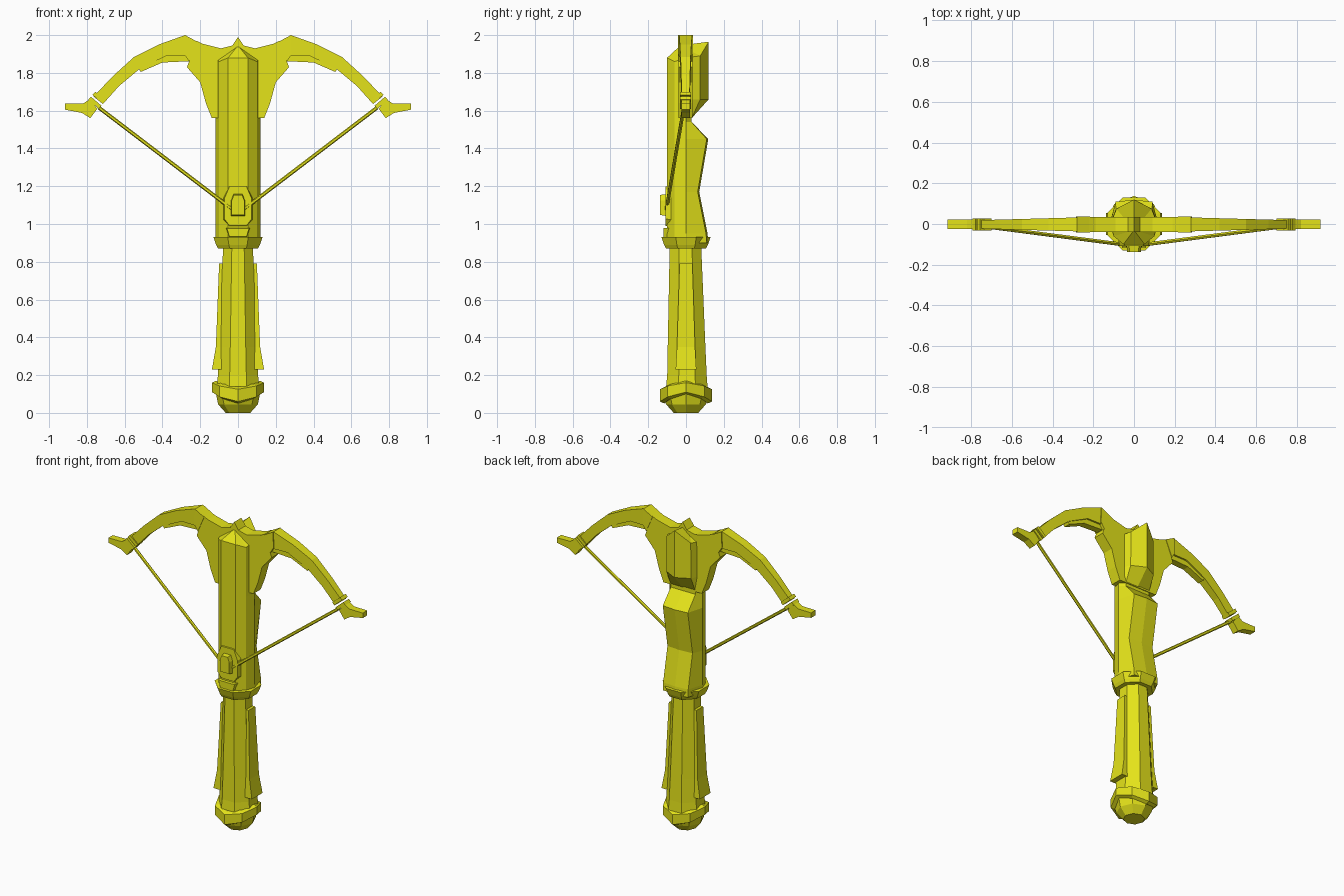
import bpy, bmesh, math
from mathutils import Vector

if "Cube" in bpy.data.objects:
    bpy.data.objects.remove(bpy.data.objects["Cube"])

mat = bpy.data.materials.new("yellow")
mat.diffuse_color = (0.78, 0.77, 0.01, 1)
mat.use_nodes = True
mat.node_tree.nodes["Principled BSDF"].inputs["Base Color"].default_value = mat.diffuse_color


def finish(name, bm):
    bmesh.ops.recalc_face_normals(bm, faces=bm.faces)
    me = bpy.data.meshes.new(name)
    bm.to_mesh(me)
    bm.free()
    me.materials.append(mat)
    ob = bpy.data.objects.new(name, me)
    bpy.context.collection.objects.link(ob)
    return ob


def loft(name, rings, top=None):
    """Skin a list of equal-length rings; cap flat, or fan the end to a point."""
    bm = bmesh.new()
    vs = [[bm.verts.new(p) for p in r] for r in rings]
    n = len(rings[0])
    for a, b in zip(vs, vs[1:]):
        for i in range(n):
            j = (i + 1) % n
            bm.faces.new((a[i], a[j], b[j], b[i]))
    bm.faces.new(vs[0])
    if top:
        t = bm.verts.new(top)
        for i in range(n):
            bm.faces.new((vs[-1][i], vs[-1][(i + 1) % n], t))
    else:
        bm.faces.new(vs[-1])
    return finish(name, bm)


def plate(name, outline, half, yc=-0.002):
    """Thicken an x-z outline; half gives the half thickness at each x."""
    return loft(name, [[(x, yc + s * half(x), z) for x, z in outline] for s in (-1, 1)])


def both(make, name, pts, *args):
    """Make right and left copies of a part."""
    for side, s in (("right", 1), ("left", -1)):
        make(f"{side}_{name}", [(s * p[0], *p[1:]) for p in pts], *args)


def octagon(rx, ry, z, yc=0, turn=0.5, lift=0):
    out = []
    for i in range(8):
        a = (i + turn) * math.pi / 4
        out.append((rx * math.cos(a), yc + ry * math.sin(a), z + lift * math.cos(a) ** 2))
    return out


def rod(name, pts, r=0.01):
    a, b = map(Vector, pts)
    d = (b - a).normalized()
    u = d.cross(Vector((0, 1, 0))).normalized()
    v = d.cross(u)
    ang = [i * math.pi / 3 for i in range(6)]
    loft(name, [[p + r * (math.cos(t) * u + math.sin(t) * v) for t in ang] for p in (a, b)])


# Pommel cap and its chevron band
loft("pommel_cap", [octagon(0.065, 0.065, 0, turn=0), octagon(0.105, 0.105, 0.045, turn=0),
                    octagon(0.12, 0.12, 0.08, turn=0, lift=0.04)])
loft("pommel_band", [octagon(0.115, 0.115, 0.05, turn=0, lift=0.05),
                     octagon(0.138, 0.138, 0.06, turn=0, lift=0.05),
                     octagon(0.138, 0.138, 0.125, turn=0, lift=0.035),
                     octagon(0.115, 0.115, 0.135, turn=0, lift=0.035)])

# Handle
loft("handle", [octagon(rx, ry, z, yc) for z, rx, ry, yc in (
    (0.1, 0.125, 0.122, 0.004), (0.2, 0.115, 0.113, 0.005),
    (0.35, 0.107, 0.108, 0.003), (0.89, 0.085, 0.09, -0.003))])

# Grip strips down both sides of the handle
strip = []
for z, x0, x1, w in ((0.23, 0.08, 0.138, 0.055), (0.35, 0.08, 0.117, 0.048), (0.79, 0.06, 0.1, 0.034)):
    strip.append([(x0, -w, z), (x1, -w, z), (x1, w, z), (x0, w, z)])
for side, s in (("right", 1), ("left", -1)):
    loft(side + "_grip_strip", [[(s * x, y, z) for x, y, z in r] for r in strip])

# Collar between handle and stock
loft("collar", [octagon(r, r, z) for z, r in ((0.87, 0.115), (0.89, 0.126), (0.93, 0.141), (0.932, 0.12))])


# Stock: faceted section with a shaped back
def section(z, front, back, w=0.12, drop=0.008, dz=(0, 0, 0, 0, 0)):
    half = [(0.052, front, z + dz[0]), (0.1, front + 0.04, z + dz[1]), (w, 0.0, z + dz[2]),
            (w * 0.75, back - drop, z + dz[3])]
    return half + [(0, back, z + dz[4])] + [(-x, y, h) for x, y, h in reversed(half)]


loft("stock", [section(0.9, -0.1, 0.118), section(0.95, -0.1, 0.114), section(1.17, -0.1, 0.07),
               section(1.45, -0.1, 0.118), section(1.54, -0.1, 0.03, 0.118, 0),
               section(1.56, -0.1, 0.03, 0.118, 0), section(1.66, -0.1, 0.12, 0.118, 0.045),
               section(1.88, -0.1, 0.12, 0.115, 0.045, (0, -0.02, 0, 0.01, 0.085))],
     (0, -0.03, 1.945))

# Bow mount plate across the head
right = [(0.03, 1.945), (0.09, 1.93), (0.19, 1.955), (0.22, 1.97), (0.27, 1.83), (0.2, 1.75),
         (0.17, 1.64), (0.138, 1.56), (0.11, 1.56)]
plate("bow_mount", [(0, 1.99)] + right + [(-x, z) for x, z in reversed(right)], lambda x: 0.037)

# Bow limbs, underside ribs, bindings and tips
both(plate, "limb", [(0.21, 1.96), (0.28, 2.0), (0.42, 1.95), (0.55, 1.885), (0.66, 1.785),
                     (0.765, 1.675), (0.715, 1.635), (0.63, 1.73), (0.52, 1.822), (0.38, 1.89),
                     (0.24, 1.89)], lambda x: 0.042 - 0.028 * abs(x))
both(plate, "limb_rib", [(0.24, 1.9), (0.38, 1.9), (0.53, 1.83), (0.515, 1.805), (0.4, 1.855),
                         (0.25, 1.862)], lambda x: 0.022)
both(plate, "limb_root", [(0.215, 1.965), (0.28, 2.0), (0.285, 1.9), (0.26, 1.86)], lambda x: 0.04)
for i, (cx, cz) in enumerate(((0.735, 1.668), (0.758, 1.642))):
    both(plate, f"binding_{i + 1}", [(cx + 0.007 * a + 0.028 * b, cz - 0.008 * a + 0.024 * b)
                                     for a, b in ((-1, -1), (1, -1), (1, 1), (-1, 1))],
         lambda x: 0.029)
both(plate, "limb_tip", [(0.745, 1.61), (0.782, 1.56), (0.825, 1.588), (0.915, 1.605),
                         (0.915, 1.637), (0.82, 1.638), (0.785, 1.66)], lambda x: 0.023)

# Bowstring
both(rod, "bowstring", [(0.735, -0.012, 1.615), (0.02, -0.105, 1.07)])


# String catch: base plate, block and lower lip on the front
def front_block(name, outline, back, front, shrink):
    zc = sum(z for x, z in outline) / len(outline)
    loft(name, [[(x * k, y, zc + (z - zc) * k) for x, z in outline]
                for y, k in ((back, 1), (front, shrink))])


front_block("catch_plate", [(-0.05, 0.98), (0.05, 0.98), (0.08, 1.02), (0.08, 1.14), (0.05, 1.21),
                            (-0.05, 1.21), (-0.08, 1.14), (-0.08, 1.02)], -0.06, -0.108, 0.9)
front_block("string_catch", [(-0.038, 1.04), (0.038, 1.04), (0.038, 1.125), (0.025, 1.16),
                             (-0.025, 1.16), (-0.038, 1.125)], -0.09, -0.138, 0.88)
front_block("catch_lip", [(-0.05, 0.93), (0.05, 0.93), (0.065, 0.98), (-0.065, 0.98)], -0.08, -0.118, 0.9)
